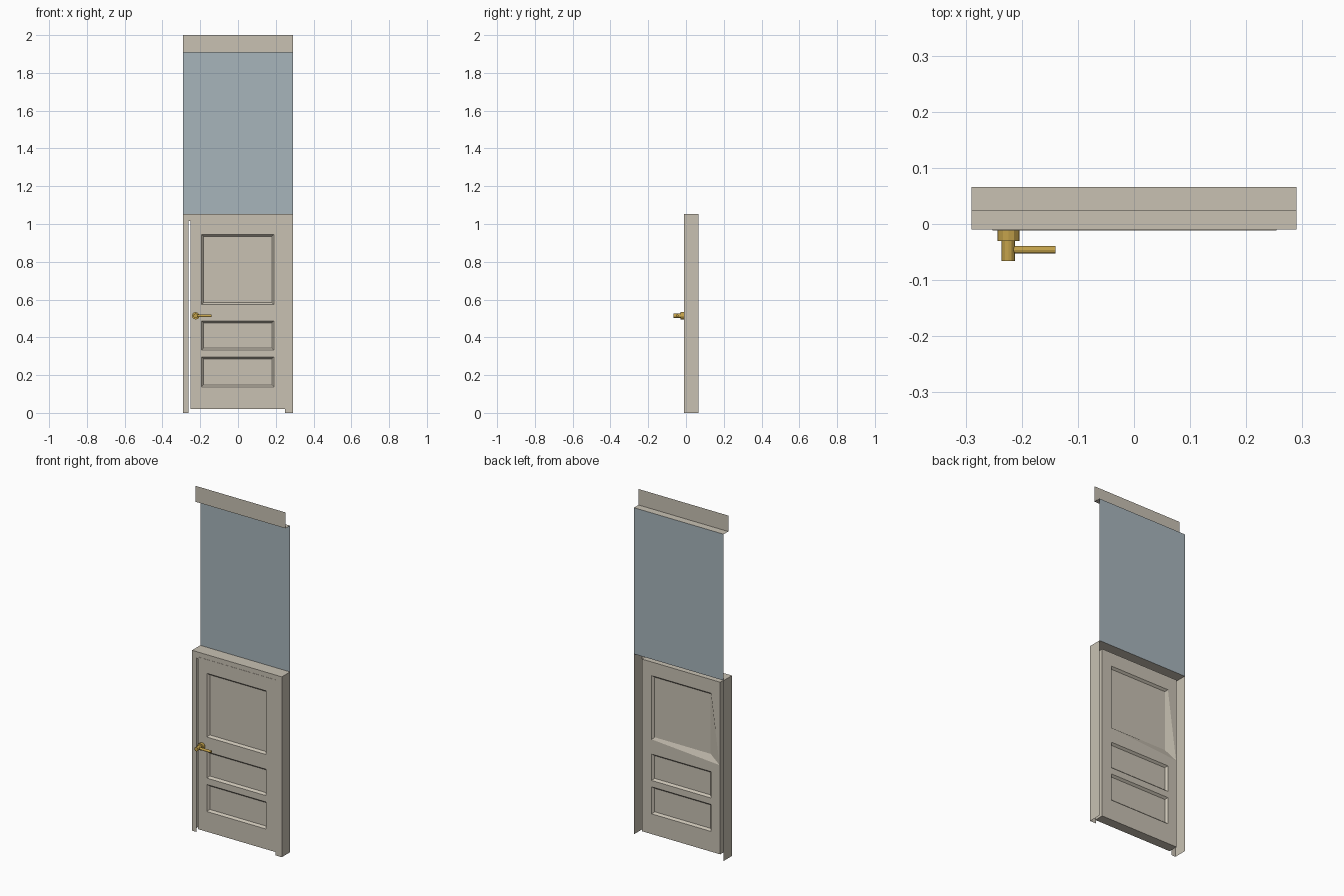
import bpy, bmesh, math
from mathutils import Vector

if "Cube" in bpy.data.objects:
    bpy.data.objects.remove(bpy.data.objects["Cube"])


def material(name, rgb):
    m = bpy.data.materials.new(name)
    m.diffuse_color = (*rgb, 1)
    m.use_nodes = True
    m.node_tree.nodes["Principled BSDF"].inputs["Base Color"].default_value = m.diffuse_color
    return m


BEIGE = material("beige_paint", (0.58, 0.535, 0.45))
BLUE = material("blue_grey_wall", (0.39, 0.46, 0.50))
BRASS = material("brass", (0.55, 0.36, 0.07))


def finish(bm, name, mat):
    me = bpy.data.meshes.new(name)
    bm.to_mesh(me)
    bm.free()
    me.materials.append(mat)
    ob = bpy.data.objects.new(name, me)
    bpy.context.collection.objects.link(ob)
    return ob


def quads(name, mat, faces):
    bm = bmesh.new()
    for f in faces:
        bm.faces.new([bm.verts.new(p) for p in f])
    bmesh.ops.remove_doubles(bm, verts=bm.verts, dist=1e-5)
    return finish(bm, name, mat)


def rod(name, mat, a, b, r, sides):
    a, b = Vector(a), Vector(b)
    bm = bmesh.new()
    bmesh.ops.create_cone(bm, cap_ends=True, segments=sides, radius1=r, radius2=r, depth=(b - a).length)
    ob = finish(bm, name, mat)
    ob.location = (a + b) / 2
    ob.rotation_euler = (b - a).to_track_quat('Z', 'Y').to_euler()
    return ob


W, YF, YB, TOP = 0.29, -0.01, 0.066, 1.053
IL, IR, IT = -0.262, 0.249, 1.015      # opening in the frame


def xstrip(x0, x1, z0, z1, y):
    return [(x0, y, z0), (x1, y, z0), (x1, y, z1), (x0, y, z1)]


# Door frame: an open-backed shell of front casing and outer faces
quads("door_frame", BEIGE, [
    xstrip(-W, IL, 0, IT, YF),
    xstrip(IR, W, 0, IT, YF),
    xstrip(-W, IL, IT, TOP, YF),
    xstrip(IL, IR, IT, TOP, YF),
    xstrip(IR, W, IT, TOP, YF),
    [(-W, YB, 0), (-W, YF, 0), (-W, YF, TOP), (-W, YB, TOP)],
    [(W, YF, 0), (W, YB, 0), (W, YB, TOP), (W, YF, TOP)],
    [(-W, YF, TOP), (W, YF, TOP), (W, YB, TOP), (-W, YB, TOP)],
])

# Wall sheet above the door, and the stepped strip on top of it
quads("upper_panel", BLUE, [xstrip(-W, W, TOP, 1.907, YB)])
quads("top_strip", BEIGE, [
    [(-W, 0.024, 1.907), (W, 0.024, 1.907), (W, YB, 1.907), (-W, YB, 1.907)],
    xstrip(-W, W, 1.907, 2.0, 0.024),
])

# Door leaf with three recessed panels on both sides
bm = bmesh.new()
bmesh.ops.create_cube(bm, size=1)
x0, x1, y0, y1, z0, z1 = -0.252, 0.254, -0.0112, 0.045, 0.02, 1.025
for v in bm.verts:
    v.co = (x1 if v.co.x > 0 else x0, y1 if v.co.y > 0 else y0, z1 if v.co.z > 0 else z0)
panels = [(0.138, 0.296), (0.333, 0.487), (0.573, 0.945)]
px = (-0.193, 0.19)
cuts = [((x, 0, 0), (1, 0, 0)) for x in px] + [((0, 0, z), (0, 0, 1)) for p in panels for z in p]
for co, no in cuts:
    bmesh.ops.bisect_plane(bm, geom=bm.verts[:] + bm.edges[:] + bm.faces[:], plane_co=co, plane_no=no)
bm.normal_update()
chosen = []
for f in bm.faces:
    c = f.calc_center_median()
    if abs(f.normal.y) > 0.9 and px[0] < c.x < px[1] and any(a < c.z < b for a, b in panels):
        chosen.append(f)
bmesh.ops.inset_individual(bm, faces=chosen, thickness=0.015, depth=-0.012)
# the back of the upper panel has one corner pulled out to the door edge
for v in bm.verts:
    if (v.co - Vector((px[0], y1, panels[2][0]))).length < 0.004:
        v.co.x, v.co.z = -0.248, 0.54
finish(bm, "door_leaf", BEIGE)

# Lever handle
hx, hz = -0.224, 0.514
rod("handle_rose", BRASS, (hx, y0, hz), (hx, -0.03, hz), 0.0195, 12)
rod("handle_shaft", BRASS, (hx, -0.03, hz), (hx, -0.066, hz), 0.0118, 12)
rod("handle_lever", BRASS, (hx, -0.046, hz), (-0.14, -0.046, hz), 0.007, 12)
